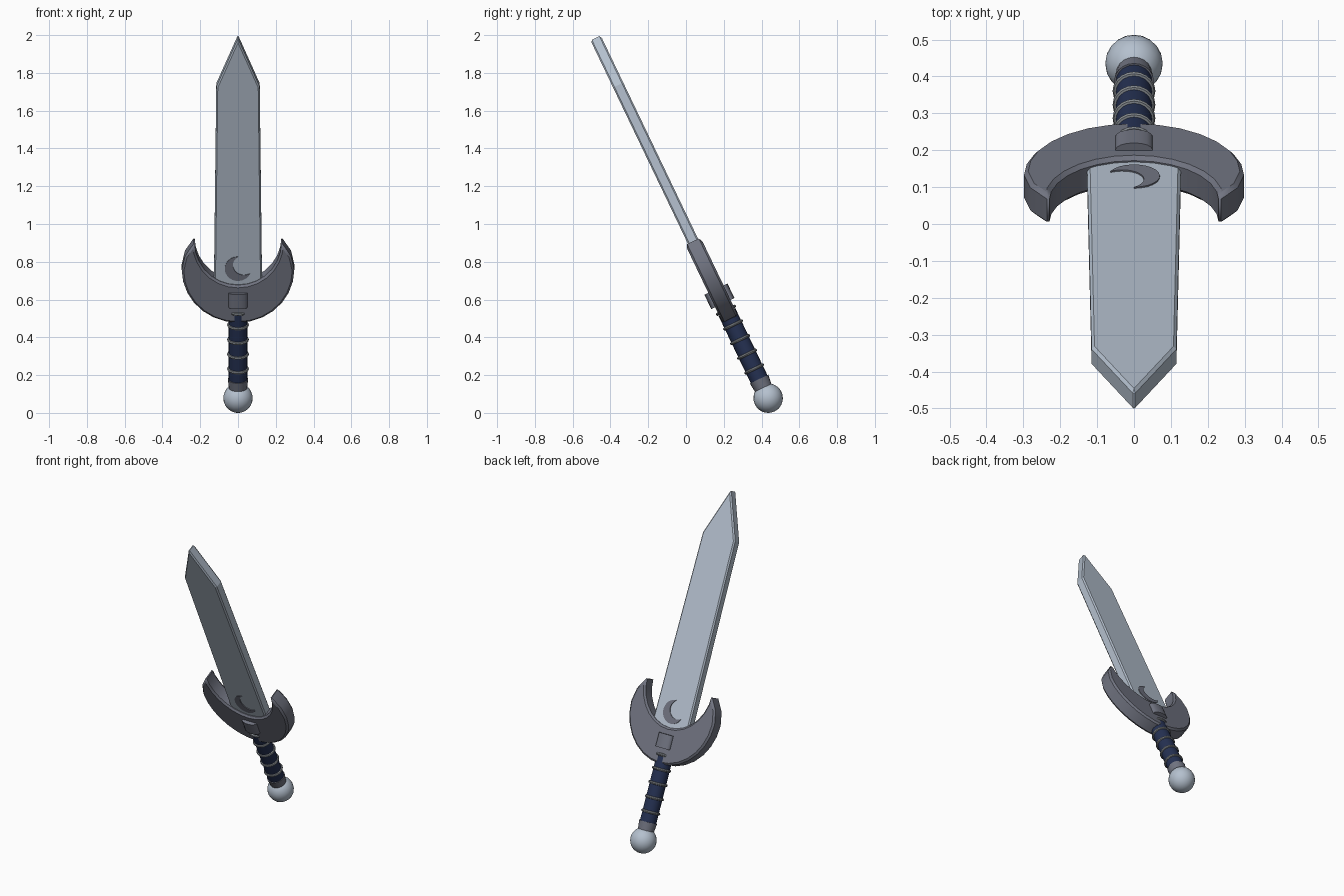
import bpy, bmesh, math
from mathutils import Matrix, Vector

cube = bpy.data.objects.get("Cube")
if cube:
    bpy.data.objects.remove(cube, do_unlink=True)

# The sword is modelled upright around its pommel, then leaned forward
LEAN = Matrix.Translation((0, 0.435, 0.078)) @ Matrix.Rotation(math.radians(25.6), 4, 'X')


def material(name, rgb):
    m = bpy.data.materials.new(name)
    m.use_nodes = True
    m.diffuse_color = (*rgb, 1)
    m.node_tree.nodes["Principled BSDF"].inputs["Base Color"].default_value = (*rgb, 1)
    return m


STEEL = material("pale steel", (0.46, 0.53, 0.62))
IRON = material("dark iron", (0.165, 0.175, 0.22))
NAVY = material("navy leather", (0.018, 0.03, 0.084))
RING = material("grey ring", (0.22, 0.24, 0.26))


def finish(name, bm, mat, bevel=0, smooth=False):
    bmesh.ops.recalc_face_normals(bm, faces=bm.faces)
    mesh = bpy.data.meshes.new(name)
    bm.to_mesh(mesh)
    bm.free()
    mesh.materials.append(mat)
    ob = bpy.data.objects.new(name, mesh)
    bpy.context.collection.objects.link(ob)
    ob.matrix_world = LEAN
    if bevel:
        mod = ob.modifiers.new("edge_bevel", 'BEVEL')
        mod.width = bevel
        mod.segments = 1
        mod.limit_method = 'ANGLE'
        mod.angle_limit = math.radians(50)
    if smooth:
        bpy.ops.object.select_all(action='DESELECT')
        ob.select_set(True)
        bpy.context.view_layer.objects.active = ob
        bpy.ops.object.shade_smooth_by_angle(angle=math.radians(35))
    return ob


def prism(name, points, direction, mat, **kw):
    """Closed outline swept along a direction."""
    bm = bmesh.new()
    face = bm.faces.new([bm.verts.new(p) for p in points])
    ext = bmesh.ops.extrude_face_region(bm, geom=[face])
    verts = [v for v in ext["geom"] if isinstance(v, bmesh.types.BMVert)]
    bmesh.ops.translate(bm, verts=verts, vec=Vector(direction))
    return finish(name, bm, mat, **kw)


def plate(name, outline, y0, y1, mat, **kw):
    return prism(name, [(x, y0, z) for x, z in outline], (0, y1 - y0, 0), mat, **kw)


def arc(cx, cz, rx, rz, start, end, steps):
    angles = [math.radians(start + (end - start) * i / steps) for i in range(steps + 1)]
    return [(cx + rx * math.cos(a), cz + rz * math.sin(a)) for a in angles]


def lathe(name, profile, mat, sides=20):
    """Revolve (radius, height) points around the sword axis."""
    bm = bmesh.new()
    verts = [bm.verts.new((r, 0, z)) for r, z in profile]
    edges = [bm.edges.new(pair) for pair in zip(verts, verts[1:])]
    bmesh.ops.spin(bm, geom=verts + edges, axis=(0, 0, 1), cent=(0, 0, 0),
                   angle=math.tau, steps=sides)
    bmesh.ops.remove_doubles(bm, verts=bm.verts, dist=0.0001)
    return finish(name, bm, mat, smooth=True)


# Blade: slightly tapering bar with a pointed tip
blade = [(-0.128, 0.62), (0.128, 0.62), (0.115, 1.838), (0, 2.122), (-0.115, 1.838)]
plate("blade", blade, -0.03, 0.03, STEEL, bevel=0.008)

# Crescent guard: outer curve, then back along the inner curve
TIP = (0.23, 0.93)
outer = [(-0.281, 0.85)] + arc(0, 0.77, 0.298, 0.31, 180, 360, 14) + [(0.281, 0.85)]
inner = arc(0, 0.93, 0.23, 0.25, 0, -180, 14)
plate("guard", outer + inner, -0.045, 0.045, IRON, bevel=0.011, smooth=True)

# Rounded block through the middle of the guard
bow = arc(0, 0.048, 0.05, 0.02, 0, 180, 8)
block = bow + [(-x, -y) for x, y in bow]
prism("guard_block", [(x, y, 0.555) for x, y in block], (0, 0, 0.085), IRON, smooth=True)

# Moon emblem on both faces, turned half round for the back
moon = arc(0, 0.775, 0.07, 0.071, 90, 336, 16)
moon += arc(0.031, 0.796, 0.058, 0.058, -57, -237, 12)[1:-1]
for label, side in (("front", 1), ("back", -1)):
    plate(label + "_moon", [(x * side, z) for x, z in moon],
          -0.029 * side, -0.034 * side, IRON)

# Grip with raised rings
lathe("grip", [(0, 0.09), (0.049, 0.09), (0.049, 0.505), (0, 0.505)], NAVY)
for i in range(5):
    z = 0.172 + i * 0.086
    section = [(0.047 + 0.011 * math.cos(a), z + 0.009 * math.sin(a))
               for a in (math.tau * k / 8 for k in range(9))]
    lathe(f"grip_ring_{i + 1}", section, RING)

# Collar and pommel
lathe("collar", [(0, 0.04), (0.046, 0.04), (0.054, 0.112), (0, 0.112)], IRON)
bm = bmesh.new()
bmesh.ops.create_uvsphere(bm, u_segments=20, v_segments=14, radius=0.078)
finish("pommel", bm, STEEL, smooth=True)
